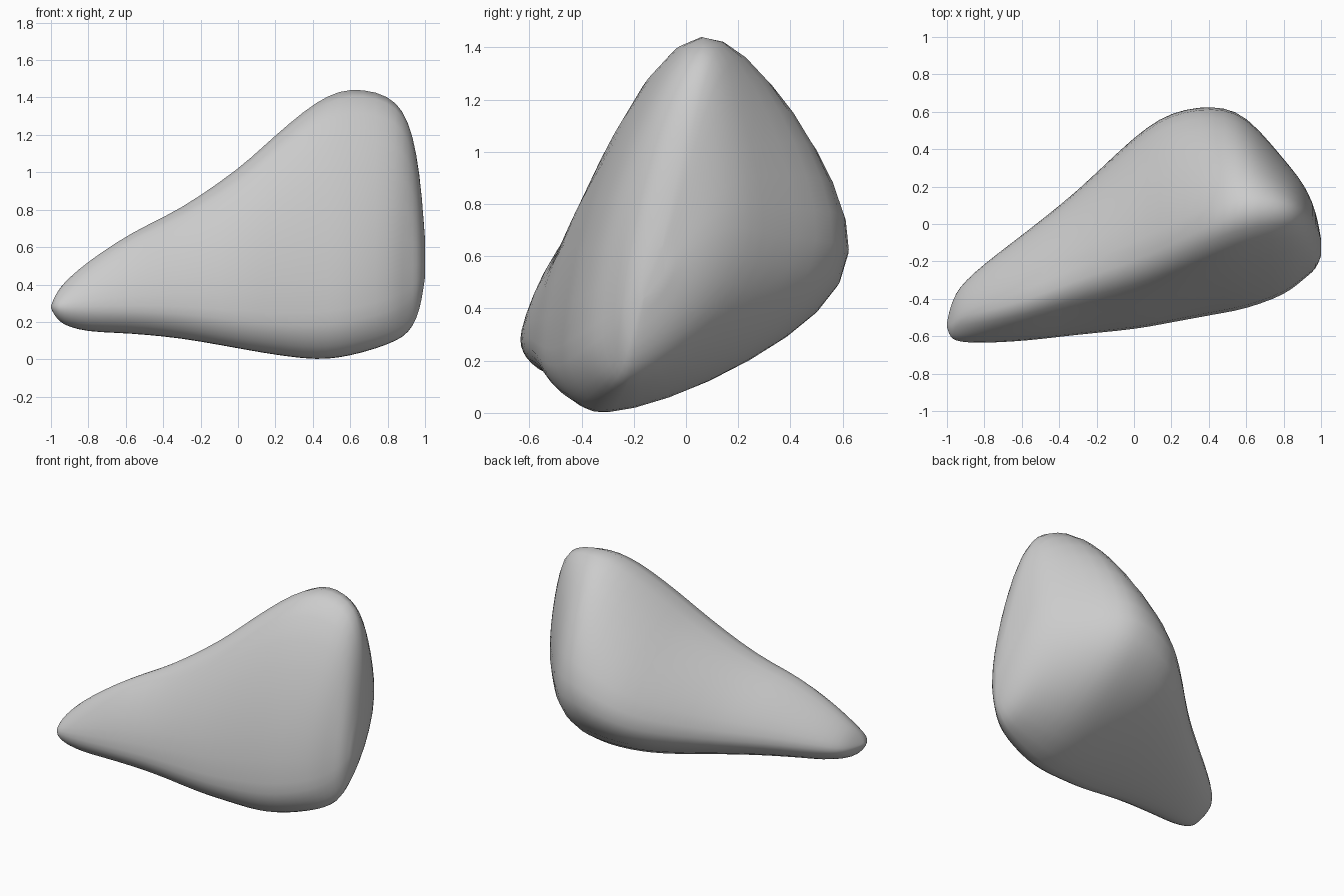
import bpy, bmesh
from mathutils import Vector

if "Cube" in bpy.data.objects:
    bpy.data.objects.remove(bpy.data.objects["Cube"])

# Cross-sections along x: x, then (y, z) of the top, back, bottom and front extremes
SECTIONS = [
    (-1.00, -.54, .285, -.53, .28, -.54, .275, -.55, .28),
    (-0.98, -.54, .335, -.44, .28, -.55, .235, -.605, .28),
    (-0.93, -.50, .41, -.335, .29, -.53, .185, -.63, .28),
    (-0.80, -.47, .525, -.21, .32, -.50, .148, -.637, .28),
    (-0.57, -.41, .68, -.03, .36, -.47, .135, -.625, .28),
    (-0.30, -.31, .82, .19, .40, -.44, .108, -.595, .27),
    (0.00, -.21, 1.03, .475, .48, -.41, .055, -.565, .24),
    (0.20, -.12, 1.21, .605, .56, -.36, .02, -.53, .22),
    (0.42, -.01, 1.39, .64, .63, -.32, -.005, -.49, .22),
    (0.60, .06, 1.46, .58, .65, -.29, .015, -.455, .24),
    (0.80, .07, 1.42, .355, .68, -.25, .075, -.38, .29),
    (0.91, .04, 1.28, .21, .72, -.22, .14, -.295, .35),
    (0.97, -.01, 1.00, .07, .68, -.20, .26, -.24, .42),
    (1.00, -.09, .64, -.08, .55, -.16, .44, -.17, .48),
]
# Handle lengths of each quarter at its start and end: lower is flatter
ROUND = ((.42, .36), (.48, .25), (.50, .50), (.36, .40))
STEPS, QUARTER = 3, 8


def catmull(a, b, c, d, t):
    return .5 * (2 * b + (c - a) * t + (2 * a - 5 * b + 4 * c - d) * t * t
                 + (3 * b - a - 3 * c + d) * t ** 3)


def outline(s):
    """Rounded closed outline touching the four extremes of one section."""
    corners = [Vector((s[i], s[i + 1])) for i in (1, 3, 5, 7)]
    pts = []
    for q in range(4):
        a, b = corners[q], corners[(q + 1) % 4]
        corner = Vector((b.x, a.y)) if q % 2 == 0 else Vector((a.x, b.y))
        h1, h2 = a.lerp(corner, ROUND[q][0]), b.lerp(corner, ROUND[q][1])
        for j in range(QUARTER):
            t = j / QUARTER
            u = 1 - t
            p = a * u ** 3 + h1 * 3 * u * u * t + h2 * 3 * u * t * t + b * t ** 3
            pts.append((s[0], p.x, p.y))
    return pts


# Smooth in-between sections
rows = []
n = len(SECTIONS)
for i in range(n - 1):
    quad = [SECTIONS[min(max(i + o, 0), n - 1)] for o in (-1, 0, 1, 2)]
    for j in range(STEPS):
        rows.append([catmull(*v, j / STEPS) for v in zip(*quad)])
rows.append(list(SECTIONS[-1]))

# Rock: loft the sections and close both ends
bm = bmesh.new()
rings = [[bm.verts.new(p) for p in outline(r)] for r in rows]
count = 4 * QUARTER
for r0, r1 in zip(rings, rings[1:]):
    for i in range(count):
        k = (i + 1) % count
        bm.faces.new((r0[i], r0[k], r1[k], r1[i]))
bm.faces.new(rings[0])
bm.faces.new(rings[-1])

# Soften the ridges
for _ in range(3):
    bmesh.ops.smooth_vert(bm, verts=[v for r in rings[1:-1] for v in r], factor=.4,
                          use_axis_x=True, use_axis_y=True, use_axis_z=True)
bmesh.ops.recalc_face_normals(bm, faces=bm.faces[:])
for f in bm.faces:
    f.smooth = True
mesh = bpy.data.meshes.new("rock")
bm.to_mesh(mesh)
bm.free()
rock = bpy.data.objects.new("rock", mesh)
bpy.context.collection.objects.link(rock)
